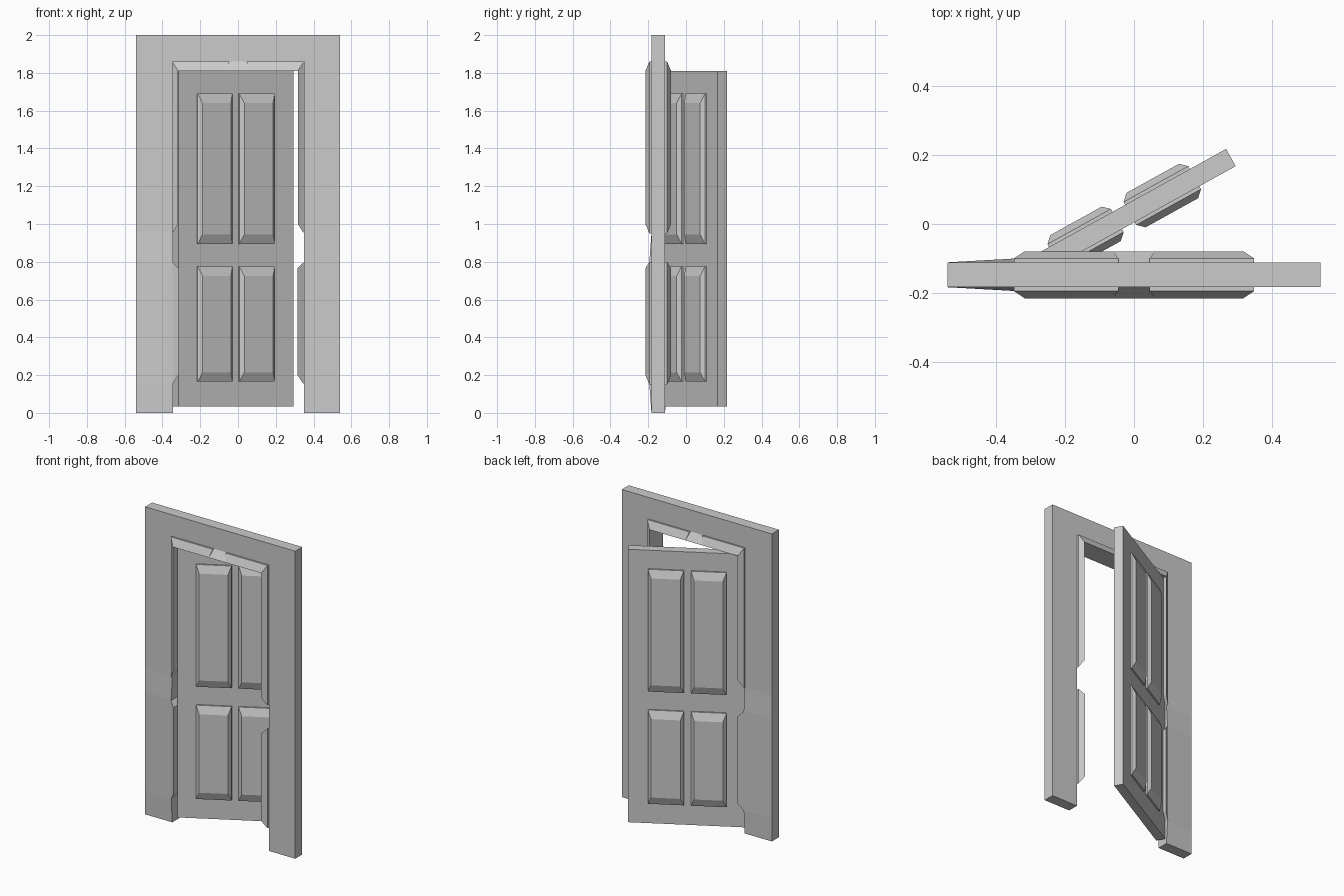
import bpy, bmesh, math
from mathutils import Matrix

if "Cube" in bpy.data.objects:
    bpy.data.objects.remove(bpy.data.objects["Cube"])

FRAME_Y = -0.147   # middle plane of the frame


def finish(bm, name):
    bmesh.ops.recalc_face_normals(bm, faces=bm.faces)
    me = bpy.data.meshes.new(name)
    bm.to_mesh(me)
    bm.free()
    ob = bpy.data.objects.new(name, me)
    bpy.context.collection.objects.link(ob)
    return ob


def loft(name, stations, mirror=False):
    """Each station: outer (x, z, half depth) and inner (x, z, half depth)."""
    bm = bmesh.new()
    s = -1 if mirror else 1
    rings = []
    for (xo, zo, ho), (xi, zi, hi) in stations:
        pts = [(xo, -ho, zo), (xi, -hi, zi), (xi, hi, zi), (xo, ho, zo)]
        rings.append([bm.verts.new((s * x, FRAME_Y + y, z)) for x, y, z in pts])
    for a, b in zip(rings, rings[1:]):
        for i in range(4):
            j = (i + 1) % 4
            bm.faces.new((a[i], a[j], b[j], b[i]))
    bm.faces.new(rings[0])
    bm.faces.new(rings[-1])
    return finish(bm, name)


# Door frame: left jamb swells slightly on its lower inner edge
T = 0.036
levels = [(0, T), (0.15, T + 0.011), (0.8, T + 0.011), (0.95, T)]
frame = [((-0.54, z, T), (-0.345, z, h)) for z, h in levels]
frame += [((-0.54, 2, T), (-0.345, 1.86, T)),
          ((0.54, 2, T), (0.35, 1.86, T)),
          ((0.54, 0, T), (0.35, 0, T))]
loft("door_frame", frame)

# Bevelled trim around the opening, broken into pieces, mirrored left and right
E, D = 0.047, 0.068
upper = [((0.348, 0.95, E), (0.317, 1.0, D)),
         ((0.348, 1.86, E), (0.317, 1.81, D)),
         ((0.045, 1.86, E), (0.06, 1.81, D))]
lower = [((0.348, 0.15, E), (0.315, 0.2, D)),
         ((0.348, 0.8, E), (0.315, 0.765, D))]
for side, m in (("right", False), ("left", True)):
    loft("upper_trim_" + side, upper, m)
    loft("lower_trim_" + side, lower, m)
loft("top_trim_bridge", [((-0.045, 1.86, T), (-0.06, 1.81, D)),
                         ((0.045, 1.86, T), (0.06, 1.81, D))])

# Open door leaf, hinged inside the left jamb
HINGE = Matrix.Translation((-0.33, -0.146, 0)) @ Matrix.Rotation(math.radians(29), 4, 'Z')
W, H = 0.698, 0.0285


def rect(bm, u0, u1, z0, z1, v):
    return [bm.verts.new(p) for p in ((u0, v, z0), (u1, v, z0), (u1, v, z1), (u0, v, z1))]


def stack(name, rings):
    """Bridge a row of rectangles and cap both ends."""
    bm = bmesh.new()
    loops = [rect(bm, *r) for r in rings]
    for a, b in zip(loops, loops[1:]):
        for i in range(4):
            j = (i + 1) % 4
            bm.faces.new((a[i], a[j], b[j], b[i]))
    bm.faces.new(loops[0])
    bm.faces.new(loops[-1])
    ob = finish(bm, name)
    ob.matrix_world = HINGE
    return ob


stack("door_leaf", [(0, W, 0.035, 1.81, -H), (0, W, 0.035, 1.81, H)])

# Raised panels: a small step, then a sloped border up to a flat field
for u0, u1 in ((0.112, 0.322), (0.364, 0.578)):
    for row, z0, z1 in (("upper", 0.895, 1.69), ("lower", 0.165, 0.775)):
        for face, s in (("front", -1), ("back", 1)):
            stack("panel_%s_%s" % (row, face),
                  [(u0, u1, z0, z1, s * 0.026),
                   (u0, u1, z0, z1, s * 0.038),
                   (u0 + 0.02, u1 - 0.02, z0 + 0.05, z1 - 0.05, s * 0.057)])
